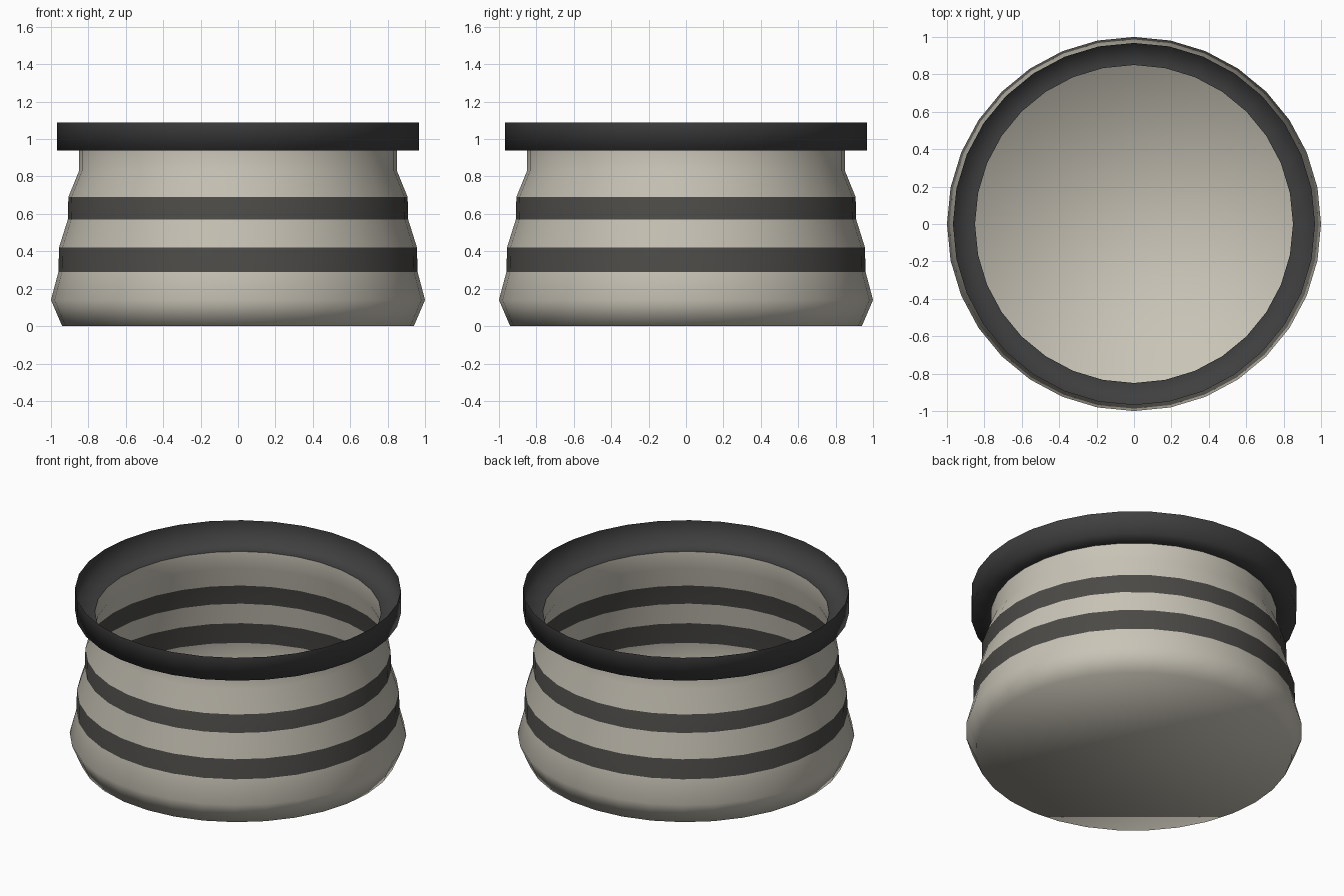
import bpy, bmesh
from math import cos, sin, pi

if "Cube" in bpy.data.objects:
    bpy.data.objects.remove(bpy.data.objects["Cube"])

SIDES = 32


def material(name, color):
    m = bpy.data.materials.new(name)
    m.diffuse_color = (*color, 1)
    m.use_nodes = True
    m.node_tree.nodes["Principled BSDF"].inputs["Base Color"].default_value = m.diffuse_color
    return m


def lathe(name, profile, mats, bands=(), floor=False):
    """Spin (radius, z) points into a thin smooth shell; bands use material 1."""
    bm = bmesh.new()
    rings = [[bm.verts.new((r * cos(2 * pi * i / SIDES), r * sin(2 * pi * i / SIDES), z))
              for i in range(SIDES)] for r, z in profile]
    for k, (lo, hi) in enumerate(zip(rings, rings[1:])):
        for i in range(SIDES):
            j = (i + 1) % SIDES
            f = bm.faces.new((lo[i], lo[j], hi[j], hi[i]))
            f.material_index = 1 if k in bands else 0
    if floor:
        bm.faces.new(rings[0][::-1])
    for f in bm.faces:
        f.smooth = True
    me = bpy.data.meshes.new(name)
    bm.to_mesh(me)
    bm.free()
    for m in mats:
        me.materials.append(m)
    ob = bpy.data.objects.new(name, me)
    bpy.context.collection.objects.link(ob)
    return ob


cream = material("cream", (0.58, 0.55, 0.47))
stripe = material("stripe", (0.07, 0.068, 0.062))
black = material("black", (0.05, 0.05, 0.05))

# Open bowl with two dark stripes
lathe("bowl", [(0.94, 0), (1.0, 0.14), (0.96, 0.29), (0.957, 0.42),
               (0.91, 0.57), (0.907, 0.69), (0.85, 0.83), (0.85, 0.94)],
      [cream, stripe], bands=(2, 4), floor=True)

# Flared rim: flat ledge and upright lip
lathe("rim", [(0.85, 0.94), (0.968, 0.94), (0.968, 1.09)], [black])
